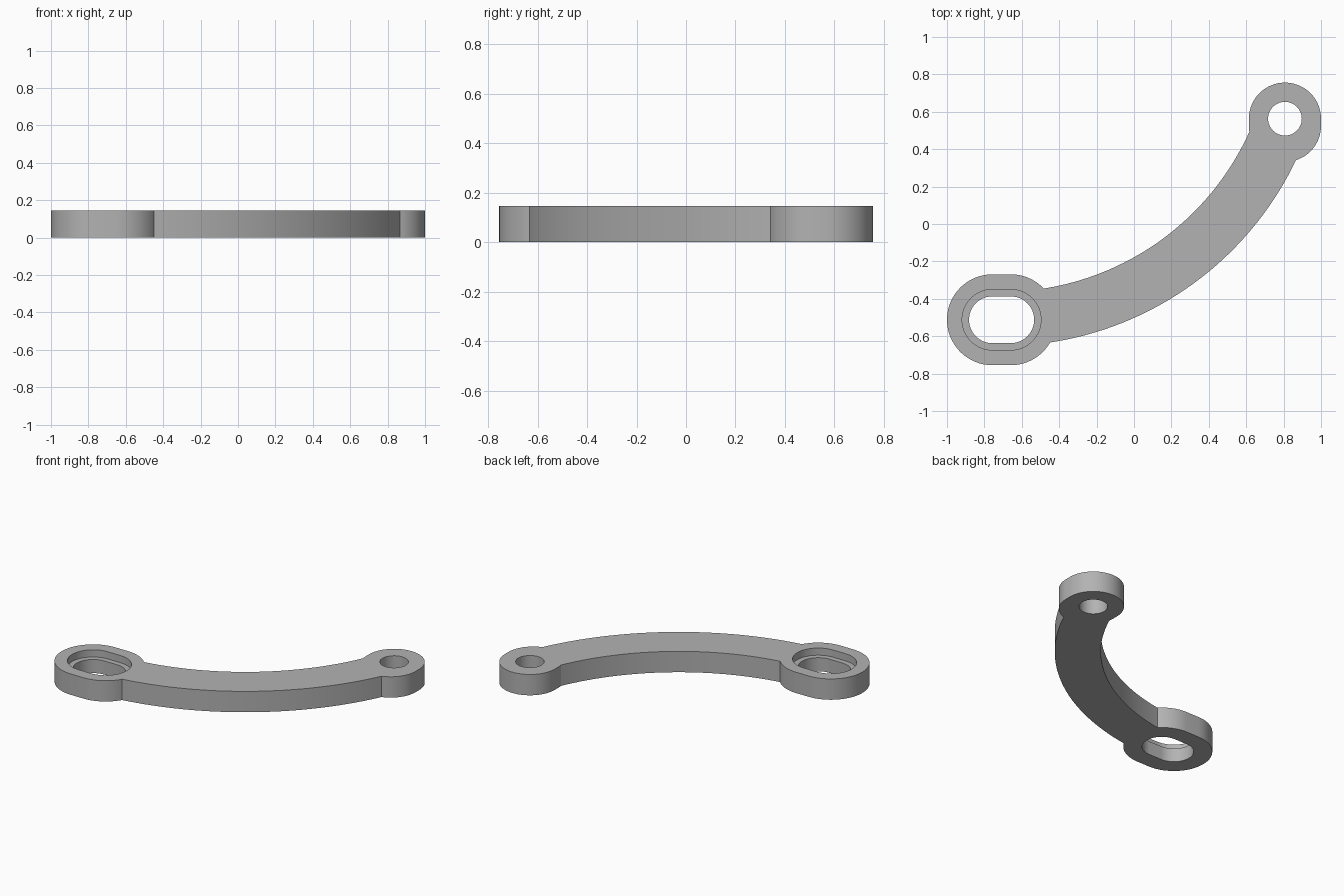
import bpy, bmesh, math
from math import pi, sin, cos, atan2
from mathutils import Vector

if "Cube" in bpy.data.objects:
    bpy.data.objects.remove(bpy.data.objects["Cube"], do_unlink=True)

THICK = 0.145
ARM_CENTRE = Vector((-0.71, 1.093))
ARM_IN, ARM_OUT = 1.456, 1.746
# centres of the two rounded ends, each a short slot shape
SLOT_A, SLOT_B, SLOT_R = Vector((-0.757, -0.512)), Vector((-0.659, -0.512)), 0.243
EYE_LOW, EYE_TOP, EYE_R = Vector((0.807, 0.525)), Vector((0.807, 0.563)), 0.193


def arc(centre, radius, start, end, steps):
    return [centre + radius * Vector((cos(t), sin(t)))
            for t in (start + (end - start) * i / steps for i in range(steps + 1))]


def meet(c0, r0, c1, r1):
    """Both crossing points of two circles."""
    d = c1 - c0
    a = (r0 * r0 - r1 * r1 + d.length_squared) / (2 * d.length)
    h = math.sqrt(r0 * r0 - a * a)
    u = d.normalized()
    side = Vector((-u.y, u.x))
    return [c0 + a * u + h * side, c0 + a * u - h * side]


def angle(centre, point):
    return atan2(point.y - centre.y, point.x - centre.x)


def prism(name, points, z0, z1, material):
    outline = []
    for p in points:
        if not outline or (p - outline[-1]).length > 1e-5:
            outline.append(p)
    if (outline[0] - outline[-1]).length < 1e-5:
        outline.pop()
    bm = bmesh.new()
    face = bm.faces.new([bm.verts.new((p.x, p.y, z0)) for p in outline])
    top = bmesh.ops.extrude_face_region(bm, geom=[face])["geom"]
    bmesh.ops.translate(bm, vec=(0, 0, z1 - z0),
                        verts=[v for v in top if isinstance(v, bmesh.types.BMVert)])
    bmesh.ops.recalc_face_normals(bm, faces=bm.faces)
    mesh = bpy.data.meshes.new(name)
    bm.to_mesh(mesh)
    bm.free()
    mesh.materials.append(material)
    obj = bpy.data.objects.new(name, mesh)
    bpy.context.collection.objects.link(obj)
    return obj


def slot(radius):
    return (arc(SLOT_A, radius, pi / 2, 3 * pi / 2, 32)
            + arc(SLOT_B, radius, -pi / 2, pi / 2, 32))


grey = bpy.data.materials.new("plain grey")
grey.use_nodes = True
grey.diffuse_color = (0.45, 0.45, 0.45, 1)
grey.node_tree.nodes["Principled BSDF"].inputs["Base Color"].default_value = (0.45, 0.45, 0.45, 1)

# corners where the curved arm runs into the ends
slot_in, slot_out = (max(meet(ARM_CENTRE, r, SLOT_B, SLOT_R), key=lambda p: p.x)
                     for r in (ARM_IN, ARM_OUT))
eye_in, eye_out = (min(meet(ARM_CENTRE, r, EYE_LOW, EYE_R), key=lambda p: p.y)
                   for r in (ARM_IN, ARM_OUT))

# link body outline, counter-clockwise
body = arc(SLOT_B, SLOT_R, angle(SLOT_B, slot_in), pi / 2, 12)
body += arc(SLOT_A, SLOT_R, pi / 2, 3 * pi / 2, 32)
body += arc(SLOT_B, SLOT_R, -pi / 2, angle(SLOT_B, slot_out), 14)
body += arc(ARM_CENTRE, ARM_OUT, angle(ARM_CENTRE, slot_out), angle(ARM_CENTRE, eye_out), 48)
body += arc(EYE_LOW, EYE_R, angle(EYE_LOW, eye_out), 0, 14)
body += arc(EYE_TOP, EYE_R, 0, pi, 32)
body += arc(EYE_LOW, EYE_R, pi, angle(EYE_LOW, eye_in) % (2 * pi), 4)
body += arc(ARM_CENTRE, ARM_IN, angle(ARM_CENTRE, eye_in), angle(ARM_CENTRE, slot_in), 48)
link = prism("curved_link", body, 0, THICK, grey)

# pivot hole, through slot and its recessed upper ledge
cutters = [
    prism("pivot_hole_cutter", arc(EYE_TOP, 0.09, 0, 2 * pi, 48), -0.1, 0.3, grey),
    prism("slot_cutter", slot(0.125), -0.1, 0.3, grey),
    prism("recess_cutter", slot(0.162), THICK - 0.05, 0.3, grey),
]
bpy.context.view_layer.objects.active = link
link.select_set(True)
for cutter in cutters:
    cutter.hide_render = True
    cut = link.modifiers.new(cutter.name, "BOOLEAN")
    cut.operation = "DIFFERENCE"
    cut.solver = "EXACT"
    cut.object = cutter
    bpy.ops.object.modifier_apply(modifier=cut.name)
    bpy.data.objects.remove(cutter, do_unlink=True)

bpy.ops.object.shade_smooth_by_angle(angle=math.radians(25))
